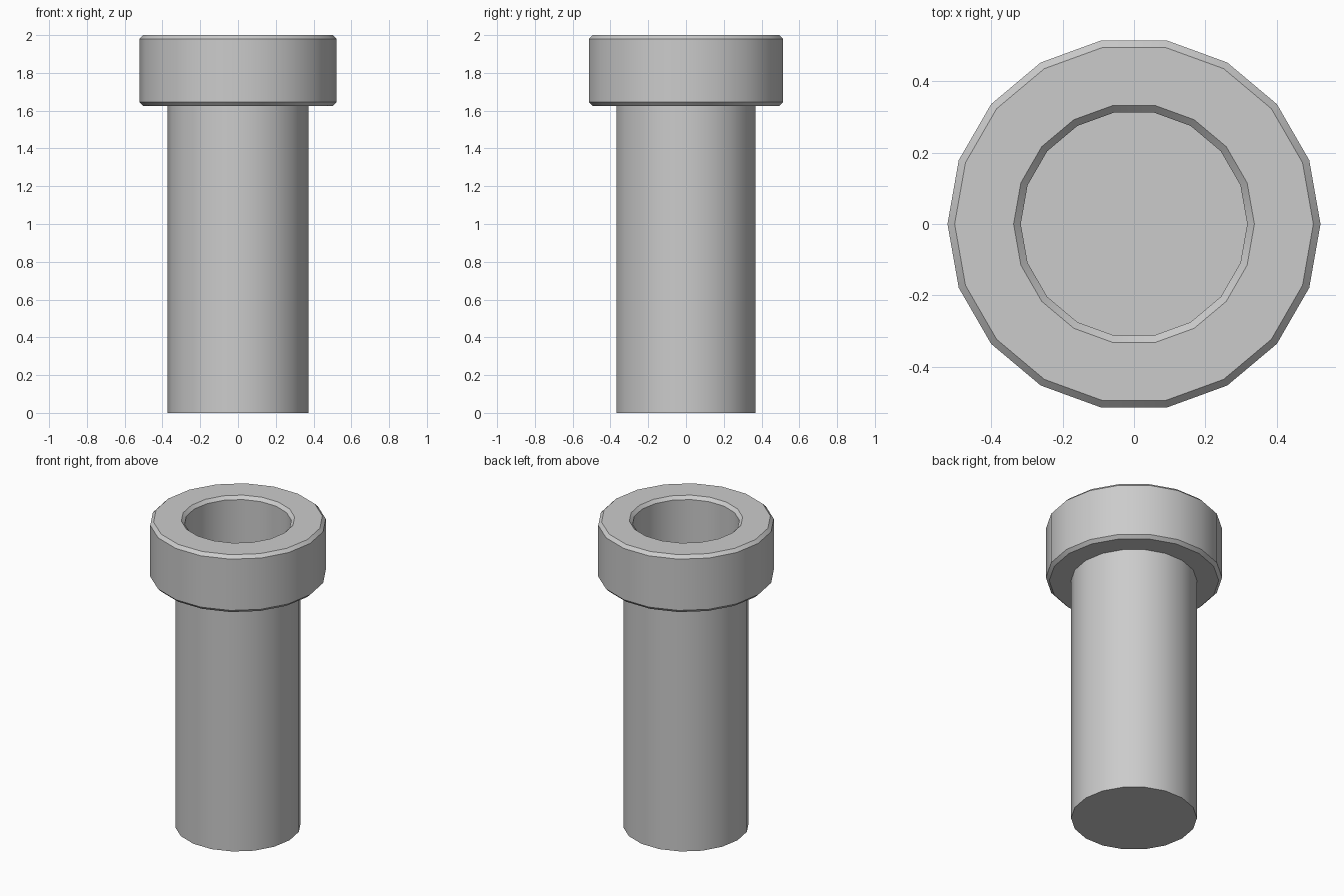
import bpy
import bmesh
from math import cos, sin, tau, radians

SIDES = 18

cube = bpy.data.objects.get("Cube")
if cube:
    bpy.data.objects.remove(cube, do_unlink=True)

grey = bpy.data.materials.new("plain grey")
grey.use_nodes = True
colour = (0.6, 0.6, 0.6, 1)
grey.diffuse_color = colour
grey.node_tree.nodes["Principled BSDF"].inputs["Base Color"].default_value = colour


def lathe(name, profile):
    """Turn a (radius, height) profile about z, capping both ends."""
    bm = bmesh.new()
    rings = [[bm.verts.new((r * cos(tau * i / SIDES), r * sin(tau * i / SIDES), z))
              for i in range(SIDES)] for r, z in profile]
    for low, high in zip(rings, rings[1:]):
        for i in range(SIDES):
            j = (i + 1) % SIDES
            bm.faces.new((low[i], low[j], high[j], high[i]))
    bm.faces.new(rings[0])
    bm.faces.new(rings[-1])
    bmesh.ops.recalc_face_normals(bm, faces=bm.faces)
    mesh = bpy.data.meshes.new(name)
    bm.to_mesh(mesh)
    bm.free()
    mesh.materials.append(grey)
    obj = bpy.data.objects.new(name, mesh)
    bpy.context.collection.objects.link(obj)
    bpy.ops.object.select_all(action="DESELECT")
    obj.select_set(True)
    bpy.context.view_layer.objects.active = obj
    bpy.ops.object.shade_smooth_by_angle(angle=radians(30))
    return obj


lathe("flanged_pipe", [
    (0.373, 0.0), (0.373, 1.625),                    # shaft
    (0.502, 1.625), (0.522, 1.645),                  # collar underside
    (0.522, 1.98), (0.502, 2.0),                     # collar wall and rim
    (0.337, 2.0), (0.317, 1.98), (0.317, 0.055),     # bore and its floor
])
